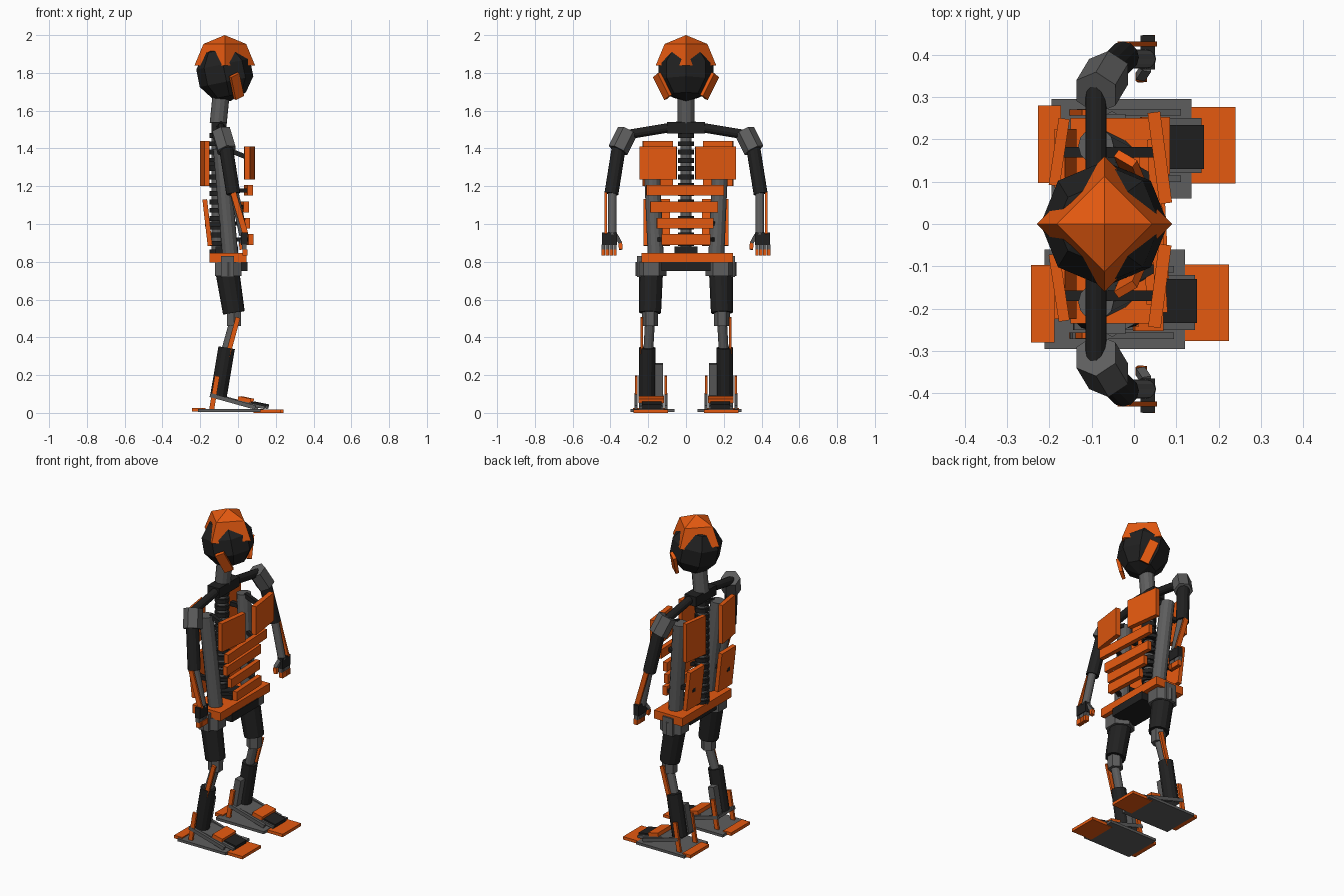
import bpy, bmesh
from mathutils import Vector as V, Matrix

if "Cube" in bpy.data.objects:
    bpy.data.objects.remove(bpy.data.objects["Cube"])


def material(name, r, g, b):
    m = bpy.data.materials.new(name)
    m.diffuse_color = (r, g, b, 1)
    m.use_nodes = True
    m.node_tree.nodes["Principled BSDF"].inputs["Base Color"].default_value = m.diffuse_color
    return m


ORANGE = material("orange", 0.78, 0.1, 0.005)
BLACK = material("black", 0.015, 0.015, 0.015)
GREY = material("grey", 0.11, 0.11, 0.11)


def finish(name, bm, mat):
    bmesh.ops.recalc_face_normals(bm, faces=bm.faces)
    me = bpy.data.meshes.new(name)
    bm.to_mesh(me)
    bm.free()
    me.materials.append(mat)
    ob = bpy.data.objects.new(name, me)
    bpy.context.collection.objects.link(ob)
    return ob


def frame(p, q, hint=(1, 0, 0)):
    """Matrix at the middle of p-q, local z along it, local x close to hint."""
    p, q = V(p), V(q)
    z = (q - p).normalized()
    y = z.cross(V(hint)).normalized()
    x = y.cross(z)
    m = Matrix((x, y, z)).transposed().to_4x4()
    return Matrix.Translation((p + q) / 2) @ m, (q - p).length


def rod(name, p, q, r, mat, r2=None, n=12):
    m, length = frame(p, q, (1, 0.001, 0))
    bm = bmesh.new()
    bmesh.ops.create_cone(bm, cap_ends=True, segments=n, radius1=r,
                          radius2=r if r2 is None else r2, depth=length, matrix=m)
    return finish(name, bm, mat)


def slat(name, p, q, wx, wy, mat, hint=(1, 0, 0)):
    m, length = frame(p, q, hint)
    bm = bmesh.new()
    bmesh.ops.create_cube(bm, size=1, matrix=m @ Matrix.Diagonal((wx, wy, length, 1)))
    return finish(name, bm, mat)


def box(name, x, y, z, mat, yaw=0):
    """Box from (min, max) ranges, turned by yaw about its centre."""
    c = [sum(a) / 2 for a in (x, y, z)]
    size = [a[1] - a[0] for a in (x, y, z)] + [1]
    m = Matrix.Translation(c) @ Matrix.Rotation(yaw, 4, 'Z') @ Matrix.Diagonal(size)
    bm = bmesh.new()
    bmesh.ops.create_cube(bm, size=1, matrix=m)
    return finish(name, bm, mat)


def sphere(name, c, r, mat, u, v, tilt=0, half=False):
    bm = bmesh.new()
    bmesh.ops.create_uvsphere(bm, u_segments=u, v_segments=v, radius=r)
    if half:
        bmesh.ops.delete(bm, geom=[w for w in bm.verts if w.co.z < -0.001], context='VERTS')
        bmesh.ops.contextual_create(bm, geom=[e for e in bm.edges if e.is_boundary])
    bm.transform(Matrix.Translation(c) @ Matrix.Rotation(tilt, 4, 'Y'))
    return finish(name, bm, mat)


# Head and neck
sphere("helmet", (-0.07, 0, 1.84), 0.16, ORANGE, 4, 4, half=True)
sphere("head", (-0.07, 0, 1.8), 0.152, BLACK, 8, 5, tilt=-0.2)
rod("neck", (-0.105, 0, 1.53), (-0.09, 0, 1.68), 0.045, GREY)
box("neck_base", (-0.14, -0.06), (-0.1, 0.1), (1.48, 1.54), BLACK)

# Spine of alternating discs
for i in range(15):
    z = 0.84 + i * 0.044
    rod("spine_disc", (-0.11, 0, z), (-0.11, 0, z + 0.026), 0.042, BLACK)
rod("spine_core", (-0.11, 0, 0.82), (-0.11, 0, 1.5), 0.03, GREY)

# Belly ribs, getting shorter downwards
for z, x, y0, y1 in ((1.178, 0.055, -0.21, 0.2), (1.09, 0.035, -0.19, 0.17),
                     (1.003, 0.043, -0.155, 0.145), (0.918, 0.062, -0.13, 0.13)):
    box("belly_rib", (x - 0.014, x + 0.014), (y0, y1), (z - 0.028, z + 0.028), ORANGE, 0.05)
    for s in (-1, 1):
        slat("rib_link", (-0.04, s * 0.155, z), (x, s * 0.1, z), 0.02, 0.02, BLACK, (0, 0, 1))

# Pelvis
box("belt", (-0.15, 0.045), (-0.235, 0.25), (0.795, 0.847), ORANGE)
box("pelvis", (-0.12, 0.05), (-0.13, 0.13), (0.75, 0.8), BLACK)
box("pelvis_top", (-0.12, 0.0), (-0.06, 0.06), (0.84, 0.88), BLACK)

for s in (-1, 1):
    side = "left" if s > 0 else "right"

    def P(x, y, z):
        return (x, s * y, z)

    def B(name, x, y, z, mat, yaw=0):
        box(side + name, x, sorted((s * y[0], s * y[1])), z, mat, s * yaw)

    def R(name, p, q, r, mat, r2=None, n=12):
        rod(side + name, P(*p), P(*q), r, mat, r2, n)

    def S(name, p, q, wx, wy, mat, hint=(1, 0, 0)):
        slat(side + name, P(*p), P(*q), wx, wy, mat, P(*hint))

    # Face
    sphere(side + "_eye", P(0.02, 0.064, 1.78), 0.015, GREY, 8, 6)
    S("_cheek", (-0.02, 0.155, 1.79), (0.005, 0.095, 1.67), 0.055, 0.02, ORANGE, (0.8, -0.6, 0))

    # Torso side column and armour plates
    k = 0.01 * s
    R("_torso_column", (-0.04, 0.16, 0.82), (-0.09, 0.185, 1.4), 0.042, GREY)
    B("_chest_plate", (0.046, 0.076), (0.048, 0.255 + k), (1.235, 1.41), ORANGE, 0.13)
    B("_upper_back_plate", (-0.19, -0.164), (0.08 + k, 0.24 + k), (1.2, 1.44), ORANGE, -0.15)
    S("_lower_back_plate", (-0.148, 0.155, 0.885), (-0.176, 0.155, 1.13), 0.025, 0.14, ORANGE)
    for z in (1.32, 1.0):
        S("_back_link", (-0.08, 0.17, z), (-0.175, 0.17, z), 0.025, 0.025, BLACK, (0, 0, 1))
    S("_chest_link", (-0.07, 0.17, 1.4), (0.055, 0.17, 1.35), 0.025, 0.025, BLACK, (0, 0, 1))

    # Arm
    R("_collar_bar", (-0.09, 0.04, 1.518), (-0.09, 0.33, 1.47), 0.025, BLACK)
    R("_shoulder", (-0.09, 0.31, 1.49), (-0.06, 0.36, 1.39), 0.055, GREY, n=6)
    R("_upper_arm", (-0.065, 0.355, 1.41), (-0.025, 0.395, 1.16), 0.037, BLACK)
    R("_forearm", (-0.025, 0.39, 1.19), (0.03, 0.39, 0.94), 0.023, GREY)
    S("_forearm_strip", (-0.025, 0.425, 1.165), (0.04, 0.425, 0.945), 0.03, 0.012, ORANGE)

    # Hand
    B("_palm", (0.015, 0.05), (0.365, 0.445), (0.89, 0.955), BLACK)
    for i in range(4):
        y = 0.376 + i * 0.0205
        B("_finger", (0.02, 0.045), (y - 0.009, y + 0.009), (0.865, 0.892), GREY)
        B("_fingertip", (0.024, 0.05), (y - 0.009, y + 0.009), (0.833, 0.866), ORANGE)
    S("_thumb", (0.03, 0.37, 0.94), (0.015, 0.348, 0.9), 0.022, 0.02, GREY)
    S("_thumb_tip", (0.015, 0.348, 0.9), (0.02, 0.345, 0.865), 0.022, 0.02, ORANGE)

    # Leg
    R("_hip", (-0.052, 0.185, 0.725), (-0.052, 0.185, 0.8), 0.082, GREY, n=6)
    B("_hip_bracket", (-0.09, -0.02), (0.22, 0.26), (0.72, 0.83), GREY)
    R("_thigh", (-0.055, 0.185, 0.74), (-0.022, 0.19, 0.53), 0.063, BLACK, 0.058)
    R("_knee", (-0.02, 0.19, 0.54), (-0.022, 0.19, 0.46), 0.043, GREY, n=6)
    R("_shin", (-0.015, 0.19, 0.5), (-0.065, 0.2, 0.32), 0.026, GREY)
    S("_shin_strip", (0.0, 0.235, 0.505), (-0.08, 0.235, 0.21), 0.025, 0.014, ORANGE)
    R("_calf", (-0.06, 0.205, 0.345), (-0.103, 0.207, 0.09), 0.044, BLACK)
    S("_calf_brace", (-0.085, 0.143, 0.26), (-0.115, 0.143, 0.09), 0.04, 0.045, GREY)

    # Foot, the left one slightly further forward
    d = 0.008 * s
    B("_sole", (-0.203 + d, 0.128 + d), (0.06, 0.295), (0.004, 0.02), GREY)
    B("_toe_plate", (0.09 + d, 0.232 + d), (0.096, 0.277), (0.0, 0.018), ORANGE)
    B("_heel_plate", (-0.235 + d, -0.18 + d), (0.097, 0.28), (0.008, 0.027), ORANGE)
    for y in (0.107, 0.264):
        S("_ankle_strip", (-0.11, y, 0.195), (-0.14, y, 0.015), 0.026, 0.014, ORANGE)
        S("_foot_lever", (-0.14 + d, y, 0.095), (0.1 + d, y, 0.028), 0.022, 0.016, GREY)
    S("_instep", (-0.135 + d, 0.185, 0.09), (0.15 + d, 0.185, 0.028), 0.016, 0.13, GREY)
    S("_instep_plate", (0.008 + d, 0.185, 0.078), (0.075 + d, 0.185, 0.064), 0.022, 0.135, ORANGE)
    S("_toe_block", (0.075 + d, 0.182, 0.05), (0.155 + d, 0.182, 0.034), 0.022, 0.103, BLACK)
